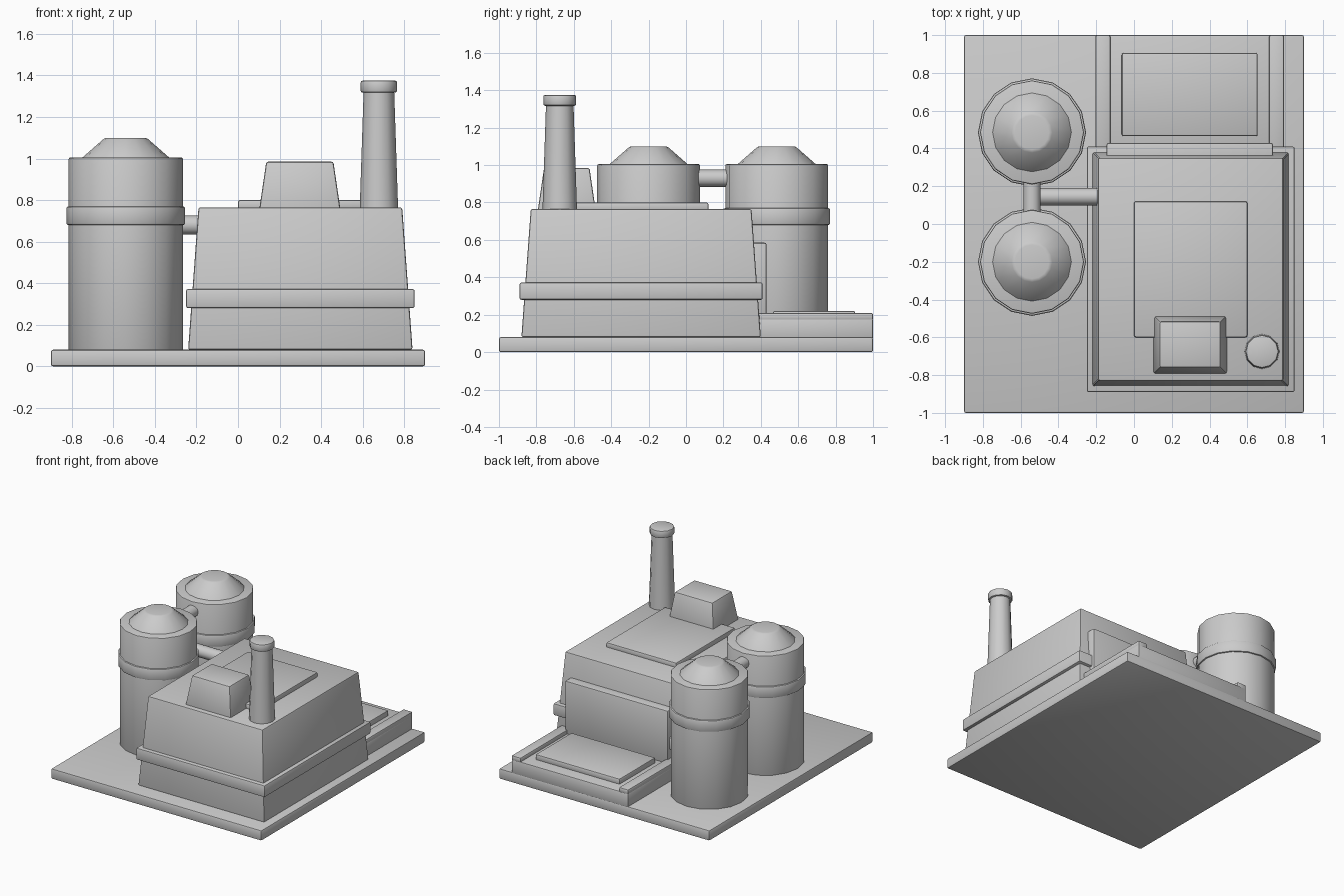
import bpy, bmesh, math
from mathutils import Matrix

if "Cube" in bpy.data.objects:
    bpy.data.objects.remove(bpy.data.objects["Cube"])

grey = bpy.data.materials.new("plain_grey")
grey.diffuse_color = (0.6, 0.6, 0.6, 1)
grey.use_nodes = True
grey.node_tree.nodes["Principled BSDF"].inputs["Base Color"].default_value = grey.diffuse_color


def finish(name, bm, bevel=0.01):
    bmesh.ops.recalc_face_normals(bm, faces=bm.faces)
    me = bpy.data.meshes.new(name)
    bm.to_mesh(me)
    bm.free()
    me.materials.append(grey)
    ob = bpy.data.objects.new(name, me)
    bpy.context.collection.objects.link(ob)
    bpy.ops.object.select_all(action='DESELECT')
    ob.select_set(True)
    bpy.context.view_layer.objects.active = ob
    if bevel:
        mod = ob.modifiers.new("edge_bevel", 'BEVEL')
        mod.width = bevel
        mod.segments = 2
        mod.limit_method = 'ANGLE'
        mod.angle_limit = math.radians(35)
        bpy.ops.object.modifier_apply(modifier=mod.name)
    bpy.ops.object.shade_smooth_by_angle(angle=math.radians(35))
    return ob


def box(name, x, y, z, inset=0.0, bevel=0.01):
    """Box from (min, max) ranges; the top is drawn in by inset."""
    bm = bmesh.new()
    bmesh.ops.create_cube(bm, size=1)
    for v in bm.verts:
        s = [c > 0 for c in v.co]
        t = inset if s[2] else 0
        v.co = (x[1] - t if s[0] else x[0] + t,
                y[1] - t if s[1] else y[0] + t,
                z[s[2]])
    return finish(name, bm, bevel)


def lathe(name, cx, cy, profile, sides, bevel=0.008):
    """Stack of rings (radius, z) closed at both ends."""
    bm = bmesh.new()
    rings = [[bm.verts.new((cx + r * math.cos(math.tau * i / sides),
                            cy + r * math.sin(math.tau * i / sides), z))
              for i in range(sides)] for r, z in profile]
    for a, b in zip(rings, rings[1:]):
        for i in range(sides):
            j = (i + 1) % sides
            bm.faces.new((a[i], a[j], b[j], b[i]))
    bm.faces.new(rings[0][::-1])
    bm.faces.new(rings[-1])
    return finish(name, bm, bevel)


def pipe(name, centre, length, axis, radius=0.046):
    bm = bmesh.new()
    rot = Matrix.Rotation(math.pi / 2, 4, 'Y' if axis == 'x' else 'X')
    bmesh.ops.create_cone(bm, cap_ends=True, segments=12, radius1=radius,
                          radius2=radius, depth=length,
                          matrix=Matrix.Translation(centre) @ rot)
    return finish(name, bm, 0)


# Ground slab and main building
box("base_slab", (-0.9, 0.9), (-1, 1), (0, 0.08))
box("main_building", (-0.24, 0.84), (-0.88, 0.40), (0.08, 0.765), 0.05)
box("wall_band", (-0.25, 0.85), (-0.89, 0.41), (0.28, 0.372))

# Roof details
box("roof_plate", (0, 0.6), (-0.6, 0.12), (0.75, 0.8))
box("roof_vent", (0.10, 0.495), (-0.795, -0.48), (0.74, 0.985), 0.036)
lathe("chimney", 0.678, -0.675, [(0.093, 0.74), (0.073, 1.34)], 12, 0)
lathe("chimney_cap", 0.678, -0.675, [(0.088, 1.317), (0.088, 1.375)], 12, 0.01)

# Loading dock behind the building
box("dock_platform", (-0.205, 0.795), (0.3, 1.0), (0.07, 0.18))
for side, x in (("left", (-0.205, -0.125)), ("right", (0.715, 0.795))):
    box("dock_rail_" + side, x, (0.3, 1.0), (0.17, 0.21))
box("dock_pad", (-0.065, 0.655), (0.465, 0.905), (0.17, 0.22))
box("dock_door", (-0.145, 0.735), (0.3, 0.43), (0.17, 0.585))

# Two storage tanks with bands and cone lids
for side, y in (("front", -0.2), ("back", 0.485)):
    lathe("tank_" + side, -0.54, y, [(0.275, 0.07), (0.275, 1.005)], 16)
    lathe("tank_band_" + side, -0.54, y, [(0.286, 0.68), (0.286, 0.77)], 16, 0.01)
    lathe("tank_lid_" + side, -0.54, y, [(0.22, 0.995), (0.1, 1.1)], 16, 0.01)

# Connecting pipes
pipe("pipe_between_tanks", (-0.54, 0.143, 0.93), 0.3, 'y')
pipe("pipe_to_building", (-0.34, 0.145, 0.68), 0.4, 'x')
